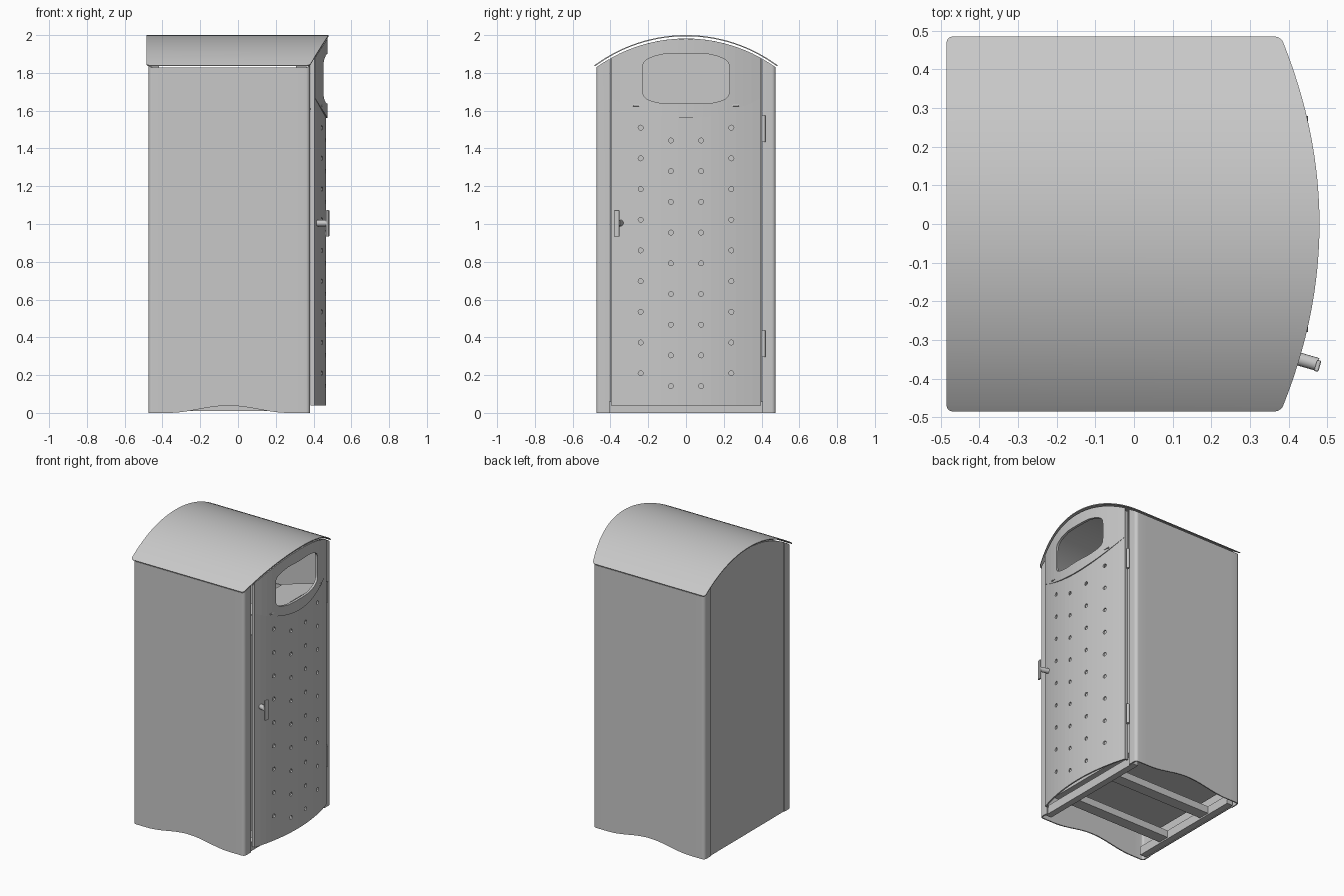
import bpy, bmesh, math
from mathutils import Matrix

if "Cube" in bpy.data.objects:
    bpy.data.objects.remove(bpy.data.objects["Cube"])

grey = bpy.data.materials.new("light grey metal")
grey.use_nodes = True
COLOUR = (0.58, 0.58, 0.58, 1)
grey.diffuse_color = COLOUR
grey.node_tree.nodes["Principled BSDF"].inputs["Base Color"].default_value = COLOUR


def activate(ob):
    bpy.ops.object.select_all(action='DESELECT')
    ob.select_set(True)
    bpy.context.view_layer.objects.active = ob


def make(name, bm, smooth=False):
    bm.normal_update()
    me = bpy.data.meshes.new(name)
    bm.to_mesh(me)
    bm.free()
    me.materials.append(grey)
    ob = bpy.data.objects.new(name, me)
    bpy.context.collection.objects.link(ob)
    if smooth:
        activate(ob)
        bpy.ops.object.shade_smooth_by_angle(angle=math.radians(30))
    return ob


def apply(ob, kind, **settings):
    mod = ob.modifiers.new(kind.title(), kind)
    for key, value in settings.items():
        setattr(mod, key, value)
    activate(ob)
    bpy.ops.object.modifier_apply(modifier=mod.name)


def strip(name, low, high, thickness, smooth=False):
    """Sheet metal between two rows of points, thickened inward."""
    bm = bmesh.new()
    a = [bm.verts.new(p) for p in low]
    b = [bm.verts.new(p) for p in high]
    for i in range(len(a) - 1):
        bm.faces.new((a[i], a[i + 1], b[i + 1], b[i]))
    ob = make(name, bm)
    apply(ob, 'SOLIDIFY', thickness=thickness, offset=-1)
    if smooth:
        activate(ob)
        bpy.ops.object.shade_smooth_by_angle(angle=math.radians(30))
    return ob


def box(name, centre, size, tilt=0, axis='Y'):
    bm = bmesh.new()
    bmesh.ops.create_cube(bm, size=1, matrix=Matrix.Translation(centre)
                          @ Matrix.Rotation(tilt, 4, axis) @ Matrix.Diagonal((*size, 1)))
    return make(name, bm)


def rod(bm, centre, radius, length, turn=Matrix(), sides=16):
    bmesh.ops.create_cone(bm, cap_ends=True, segments=sides, radius1=radius, radius2=radius,
                          depth=length, matrix=Matrix.Translation(centre) @ turn)


def spread(lo, hi, n):
    return [lo + (hi - lo) * i / n for i in range(n + 1)]


# Shared curves
def roof_z(y):
    return 1.185 + math.sqrt(0.815 ** 2 - y * y)


def panel_top(y):
    return roof_z(y) - 0.018


def door_x(y):
    return 0.467 - 0.062 * (y / 0.4) ** 2


def roof_x(y):
    return 0.48 - 0.1 * (y / 0.485) ** 2


def bottom_wave(x):
    return 0.019 * (1 + math.cos(math.pi * (x + 0.05) / 0.32)) if abs(x + 0.05) < 0.32 else 0


# Arched roof with rounded corners
CORNER, HALF = 0.015, 0.485
edge = [HALF - CORNER * (1 - math.sin(math.radians(a))) for a in (90, 60, 40, 20, 0)]
ys = [-y for y in edge] + spread(-0.44, 0.44, 24) + edge[::-1]


def corner_trim(y):
    d = max(0, abs(y) - (HALF - CORNER))
    return CORNER - math.sqrt(max(0, CORNER ** 2 - d * d))


strip("roof", [(roof_x(y) - corner_trim(y), y, roof_z(y)) for y in ys],
      [(-0.485 + corner_trim(y), y, roof_z(y)) for y in ys], 0.006, smooth=True)

# Side panels with folded corners and a scooped lower edge
R, BACK, FRONT, SIDE = 0.022, -0.475, 0.382, 0.475
angles = [math.radians(a) for a in range(0, 91, 15)]
plan = [(BACK, -0.405)]
plan += [(BACK + R - R * math.cos(a), -SIDE + R - R * math.sin(a)) for a in angles]
plan += [(x, -SIDE) for x in spread(-0.4, 0.3, 28)]
plan += [(FRONT - R + R * math.sin(a), -SIDE + R - R * math.cos(a)) for a in angles]
plan += [(FRONT, -0.405)]
for name, path in (("right_side_panel", plan),
                   ("left_side_panel", [(x, -y) for x, y in reversed(plan)])):
    strip(name, [(x, y, bottom_wave(x)) for x, y in path],
          [(x, y, panel_top(y)) for x, y in path], 0.008, smooth=True)

# Back panel, slightly recessed between the folds
ys = spread(0.402, -0.402, 16)
strip("back_panel", [(-0.47, y, 0) for y in ys], [(-0.47, y, panel_top(y)) for y in ys], 0.008)

# Bowed door and its raised upper plate
ys = spread(-0.396, 0.396, 18)
door = strip("door", [(door_x(y), y, 0.038) for y in ys],
             [(door_x(y), y, panel_top(y)) for y in ys], 0.01)
ys = spread(-0.39, 0.39, 18)


def plate_x(y):
    return door_x(y) + 0.001 + 0.007 * (1 - (y / 0.4) ** 2)


plate = strip("door_upper_plate",
              [(plate_x(y), y, 1.56 + 0.07 * (y / 0.32) ** 2) for y in ys],
              [(plate_x(y), y, panel_top(y) - 0.001) for y in ys], 0.012)

# Cutter: rounded slot opening plus staggered ventilation holes
bm = bmesh.new()
MID, ring = 1.77, []
for i in range(64):
    t = 2 * math.pi * (i + 0.5) / 64
    u = math.copysign(abs(math.cos(t)) ** 0.25, math.cos(t))
    v = math.copysign(abs(math.sin(t)) ** 0.25, math.sin(t))
    reach = 0.14 - 0.04 * u * u if v > 0 else 0.14 - 0.03 * u * u
    ring.append((0.23 * u, MID + v * reach))
face = bm.faces.new([bm.verts.new((0.38, y, z)) for y, z in ring])
out = bmesh.ops.extrude_face_region(bm, geom=[face])
bmesh.ops.translate(bm, vec=(0.2, 0, 0),
                    verts=[v for v in out["geom"] if isinstance(v, bmesh.types.BMVert)])
sideways = Matrix.Rotation(math.pi / 2, 4, 'Y')
for row in range(9):
    for y, start in ((0.24, 0.21), (0.08, 0.142)):
        for s in (-1, 1):
            rod(bm, (0.44, s * y, start + row * 0.1625), 0.013, 0.12, sideways, 12)
bmesh.ops.recalc_face_normals(bm, faces=bm.faces)
cutter = make("door_cutter", bm)
cutter.hide_render = True
for ob in (door, plate):
    apply(ob, 'BOOLEAN', object=cutter, operation='DIFFERENCE', solver='EXACT')
bpy.data.objects.remove(cutter)

# Door side returns, hinges and roof brackets
for s, side in ((-1, "right"), (1, "left")):
    box(f"door_{side}_return", (0.394, s * 0.391, 0.95), (0.022, 0.008, 1.824))
    for x, end in ((-0.445, "back"), (0.335, "front")):
        box(f"{side}_{end}_roof_bracket", (x, s * 0.44, 1.8), (0.055, 0.03, 0.09))
for z, name in ((0.365, "lower_hinge"), (1.505, "upper_hinge")):
    bm = bmesh.new()
    rod(bm, (0.394, 0.41, z), 0.011, 0.14)
    make(name, bm, smooth=True)

# Handle: angled stem with an upright grip
tilt = Matrix.Rotation(math.radians(-16), 4, 'Z')
bm = bmesh.new()
rod(bm, (0.446, -0.355, 1.005), 0.017, 0.06, tilt @ sideways)
make("handle_stem", bm, smooth=True)
grip = box("handle_grip", (0.475, -0.367, 1.003), (0.012, 0.03, 0.14), math.radians(-16), 'Z')
apply(grip, 'BEVEL', width=0.004, segments=2)

# Inner chute and liner
box("chute_tray", (0.3, 0, 1.585), (0.31, 0.56, 0.008), math.radians(-16))
for s, side in ((-1, "right"), (1, "left")):
    box(f"liner_{side}", (-0.04, s * 0.38, 0.8), (0.76, 0.008, 1.36))
box("liner_back", (-0.42, 0, 0.8), (0.008, 0.76, 1.36))
box("liner_front", (0.34, 0, 0.8), (0.008, 0.76, 1.36))
box("liner_floor", (-0.04, 0, 0.124), (0.76, 0.76, 0.008))

# Base frame
box("front_base_rail", (0.35, 0, 0.03), (0.045, 0.86, 0.06))
box("back_base_rail", (-0.435, 0, 0.03), (0.045, 0.86, 0.06))
for y, name in ((-0.2, "right_base_bar"), (0.2, "left_base_bar")):
    box(name, (-0.04, y, 0.035), (0.76, 0.08, 0.05))
